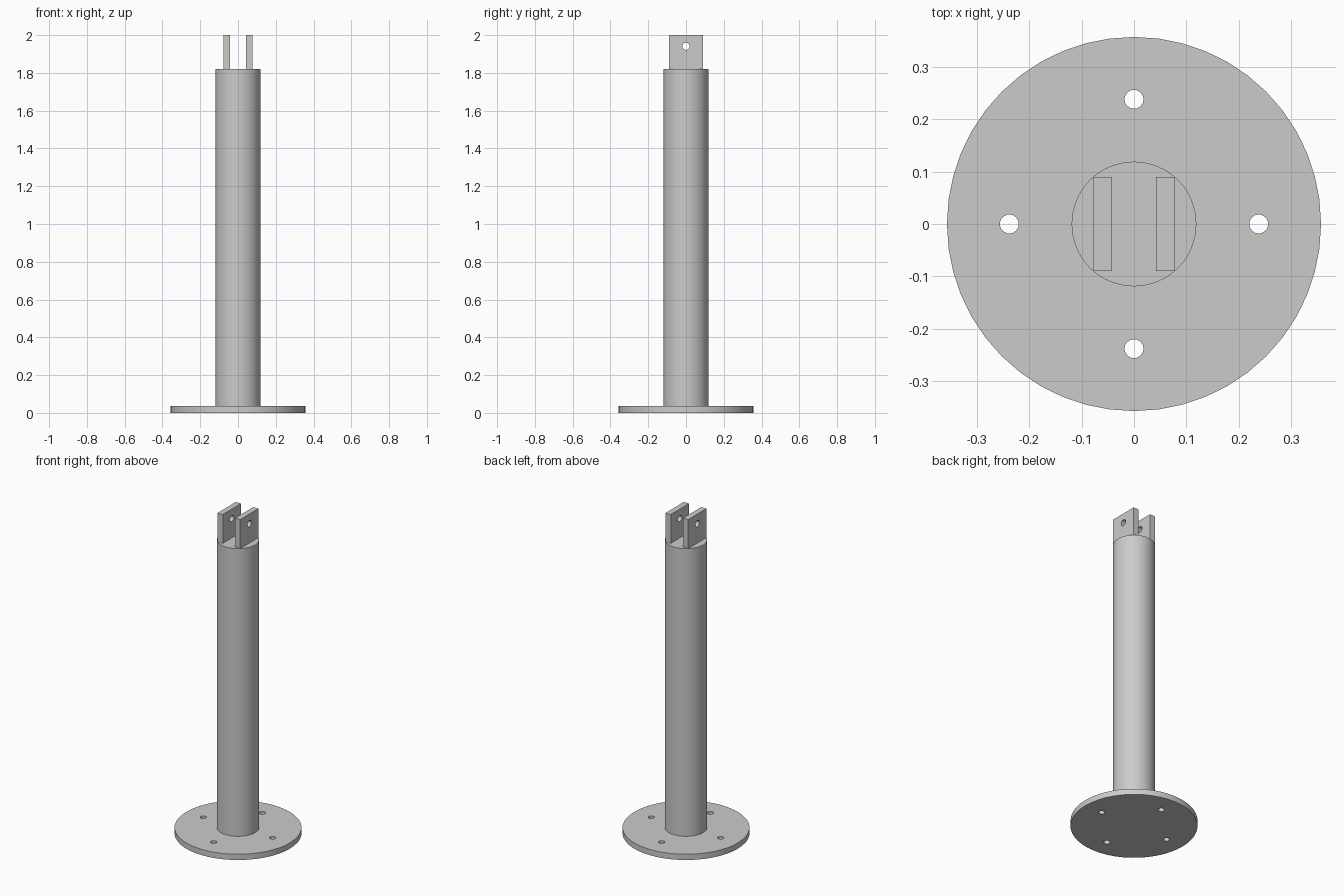
import bpy
from math import radians, pi, cos, sin

old = bpy.data.objects.get("Cube")
if old:
    bpy.data.objects.remove(old, do_unlink=True)

PLATE_R, PLATE_T = 0.357, 0.036
COLUMN_R, COLUMN_TOP = 0.119, 1.821
LUG_X, LUG_T, LUG_W, TOP = 0.06, 0.036, 0.179, 2.0

grey = bpy.data.materials.new("plain grey")
grey.use_nodes = True
colour = (0.6, 0.6, 0.6, 1)
grey.diffuse_color = colour
grey.node_tree.nodes["Principled BSDF"].inputs["Base Color"].default_value = colour


def cylinder(name, radius, depth, centre, sides=48, rotation=(0, 0, 0)):
    bpy.ops.mesh.primitive_cylinder_add(vertices=sides, radius=radius, depth=depth,
                                        location=centre, rotation=rotation)
    obj = bpy.context.object
    obj.name = name
    return obj


def drill(obj, cutter):
    """Cut the cutter's shape out of the part, then discard the cutter."""
    cutter.hide_render = True
    mod = obj.modifiers.new("hole", 'BOOLEAN')
    mod.operation, mod.solver, mod.object = 'DIFFERENCE', 'EXACT', cutter
    bpy.context.view_layer.objects.active = obj
    bpy.ops.object.modifier_apply(modifier=mod.name)
    bpy.data.objects.remove(cutter, do_unlink=True)


def finish(obj):
    obj.data.materials.clear()
    obj.data.materials.append(grey)
    bpy.ops.object.select_all(action='DESELECT')
    obj.select_set(True)
    bpy.context.view_layer.objects.active = obj
    bpy.ops.object.shade_smooth_by_angle(angle=radians(30))


# Round base plate with four bolt holes
plate = cylinder("base_plate", PLATE_R, PLATE_T, (0, 0, PLATE_T / 2))
for i in range(4):
    a = i * pi / 2
    drill(plate, cylinder("bolt_hole", 0.018, 0.2, (0.238 * cos(a), 0.238 * sin(a), 0), 32))
finish(plate)

# Solid round column
height = COLUMN_TOP - PLATE_T
finish(cylinder("column", COLUMN_R, height, (0, 0, PLATE_T + height / 2), 64))

# Pair of upright lugs with a pin hole through both
for side, name in ((1, "left_lug"), (-1, "right_lug")):
    bpy.ops.mesh.primitive_cube_add(size=1, location=(side * LUG_X, 0, (COLUMN_TOP + TOP) / 2))
    lug = bpy.context.object
    lug.name = name
    lug.scale = (LUG_T, LUG_W, TOP - COLUMN_TOP)
    bpy.ops.object.transform_apply(location=False, rotation=False, scale=True)
    drill(lug, cylinder("pin_hole", 0.019, 0.1, (side * LUG_X, 0, 1.941), 32, (0, pi / 2, 0)))
    finish(lug)
